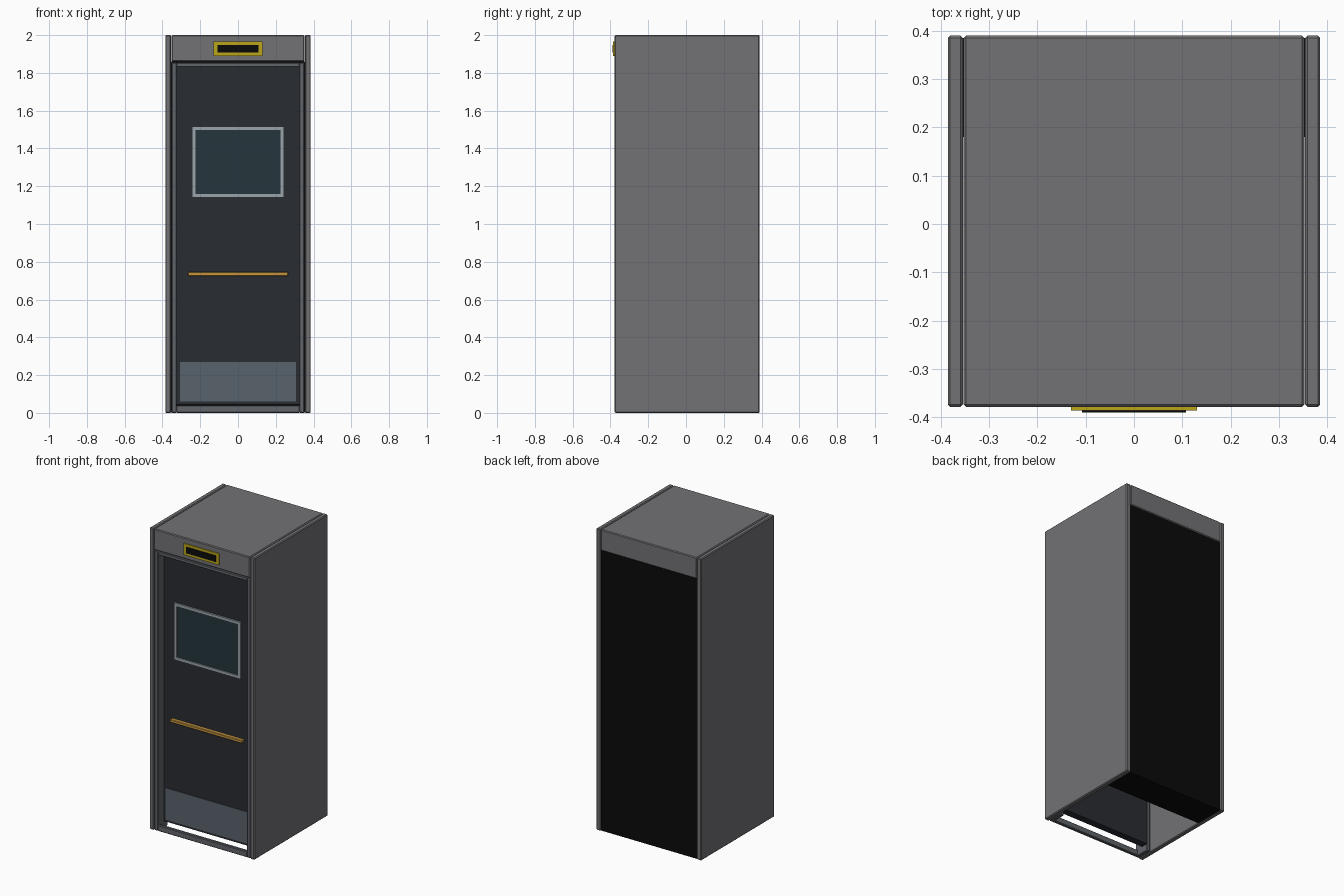
import bpy, bmesh
from mathutils import Matrix, Vector

if "Cube" in bpy.data.objects:
    bpy.data.objects.remove(bpy.data.objects["Cube"])


def material(name, rgb):
    m = bpy.data.materials.new(name)
    m.diffuse_color = (*rgb, 1)
    m.use_nodes = True
    m.node_tree.nodes["Principled BSDF"].inputs["Base Color"].default_value = m.diffuse_color
    return m


BODY = material("body_grey", (0.17, 0.17, 0.18))
FRAME = material("frame_grey", (0.12, 0.13, 0.145))
DOOR = material("door_dark", (0.022, 0.025, 0.032))
BLACK = material("black", (0.003, 0.003, 0.003))
GLASS = material("glass", (0.018, 0.035, 0.045))
TRIM = material("light_trim", (0.32, 0.36, 0.40))
KICK = material("kick_metal", (0.10, 0.125, 0.15))
BRASS = material("brass", (0.55, 0.30, 0.05))
YELLOW = material("yellow", (0.50, 0.38, 0.01))


def box(name, x, y, z, mat, bevel=0.0):
    """Box from (min, max) ranges, with an optional chamfer."""
    lo, hi = Vector((x[0], y[0], z[0])), Vector((x[1], y[1], z[1]))
    bm = bmesh.new()
    bmesh.ops.create_cube(bm, size=1, matrix=Matrix.Translation((lo + hi) / 2)
                          @ Matrix.Diagonal((*(hi - lo), 1)))
    me = bpy.data.meshes.new(name)
    bm.to_mesh(me)
    bm.free()
    me.materials.append(mat)
    ob = bpy.data.objects.new(name, me)
    bpy.context.collection.objects.link(ob)
    if bevel:
        mod = ob.modifiers.new("chamfer", 'BEVEL')
        mod.width = bevel
        mod.segments = 1
    return ob


def sym(w):
    return (-w, w)


# Cabinet shell: header block, thick back, side walls
box("header", sym(0.352), (-0.378, 0.39), (1.86, 2.0), BODY, 0.005)
box("back_panel", sym(0.355), (0.18, 0.385), (0.002, 1.86), BLACK)
for side, s in (("left", -1), ("right", 1)):
    box(side + "_wall", sorted((s * 0.354, s * 0.385)), (-0.378, 0.39), (0, 2.0), BODY, 0.005)
    # Deep door jambs
    box(side + "_jamb", sorted((s * 0.325, s * 0.352)), (-0.372, -0.268), (0, 1.855), FRAME, 0.004)

# Lintel and thin sill of the doorway
box("lintel", sym(0.326), (-0.372, -0.268), (1.83, 1.855), FRAME, 0.004)
box("sill", sym(0.326), (-0.372, -0.35), (0, 0.04), FRAME, 0.004)

# Door leaf with kick plate and push bar
box("door", sym(0.325), (-0.312, -0.265), (0.045, 1.83), DOOR)
box("kick_plate", sym(0.308), (-0.317, -0.311), (0.06, 0.27), KICK)
box("push_bar", sym(0.265), (-0.338, -0.311), (0.725, 0.745), BRASS, 0.003)

# Window pane with its surround
box("window_pane", sym(0.226), (-0.316, -0.311), (1.158, 1.499), GLASS)
for name, s in (("left", -1), ("right", 1)):
    box("window_trim_" + name, sorted((s * 0.224, s * 0.244)), (-0.323, -0.311), (1.14, 1.517), TRIM)
for name, z in (("bottom", 1.14), ("top", 1.497)):
    box("window_trim_" + name, sym(0.224), (-0.323, -0.311), (z, z + 0.02), TRIM)

# Blank sign on the header
box("sign_plate", sym(0.13), (-0.386, -0.376), (1.89, 1.965), YELLOW)
box("sign_face", sym(0.108), (-0.39, -0.38), (1.907, 1.948), BLACK)
